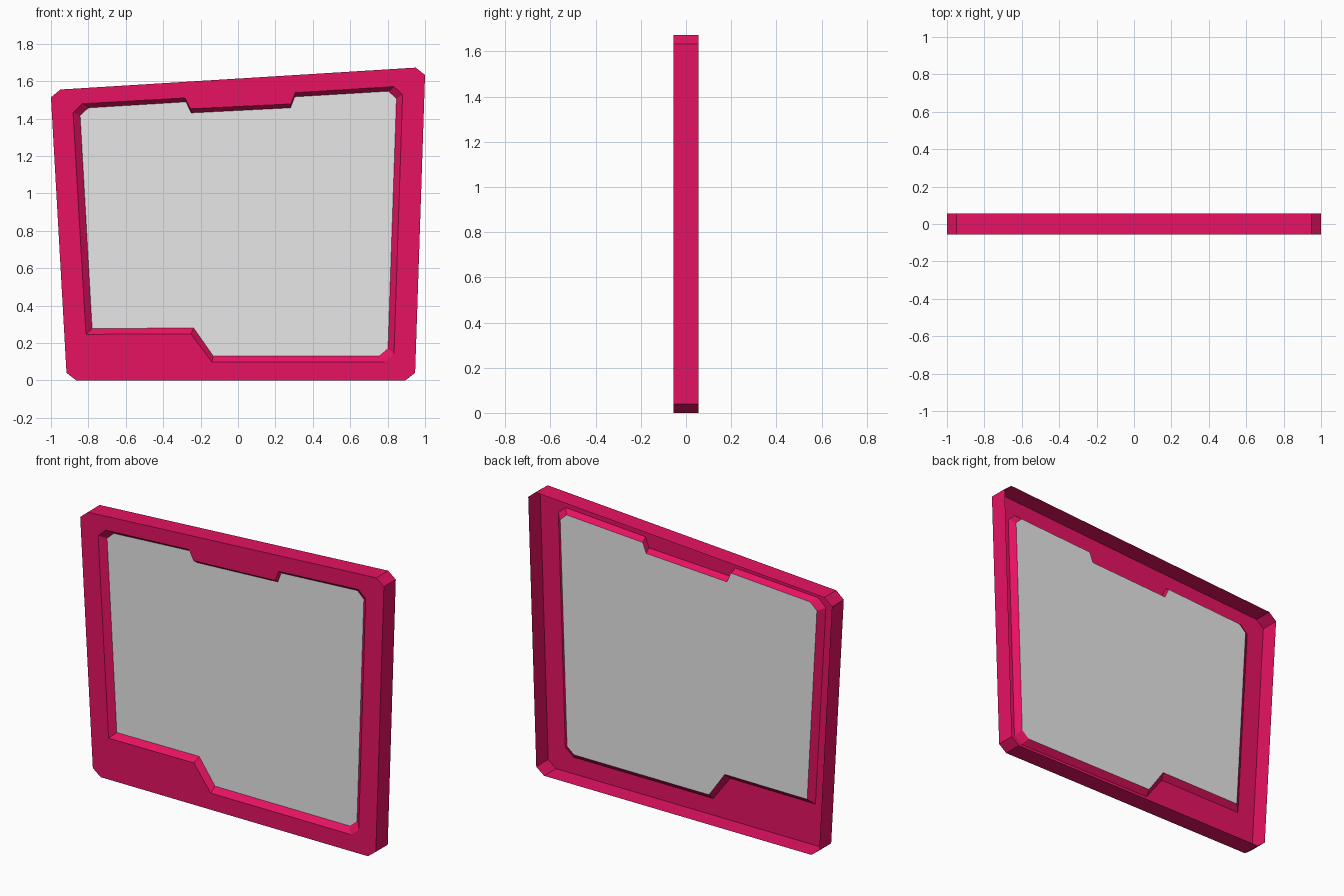
import bpy
import bmesh

cube = bpy.data.objects.get("Cube")
if cube:
    bpy.data.objects.remove(cube)

FRONT, PANE, BACK = -0.056, -0.026, 0.056

# Outlines as (x, z), starting at the lower left
OUTER = [(-0.917, 0.04), (-0.865, 0), (0.895, 0), (0.947, 0.04),
         (1, 1.633), (0.95, 1.672), (-0.95, 1.555), (-1, 1.513)]
INNER = [(-0.813, 0.246), (-0.252, 0.249), (-0.14, 0.099), (0.785, 0.099),
         (0.834, 0.14), (0.88, 1.528), (0.833, 1.571), (0.306, 1.538),
         (0.283, 1.478), (-0.254, 1.452), (-0.284, 1.51), (-0.834, 1.479),
         (-0.882, 1.432)]
GLASS = [(-0.78, 0.277), (-0.237, 0.28), (-0.133, 0.131), (0.753, 0.131),
         (0.802, 0.172), (0.847, 1.506), (0.805, 1.546), (0.303, 1.516),
         (0.281, 1.457), (-0.251, 1.43), (-0.278, 1.489), (-0.8, 1.457),
         (-0.844, 1.417)]


def material(name, color):
    mat = bpy.data.materials.new(name)
    mat.use_nodes = True
    mat.diffuse_color = color
    mat.node_tree.nodes["Principled BSDF"].inputs["Base Color"].default_value = color
    return mat


def loop(bm, outline, y):
    return [bm.verts.new((x, y, z)) for x, z in outline]


def bridge(bm, a, b):
    for i in range(len(a)):
        j = (i + 1) % len(a)
        bm.faces.new((a[i], a[j], b[j], b[i]))


def finish(bm, name, mat):
    # Turn the front outward
    bmesh.ops.recalc_face_normals(bm, faces=bm.faces)
    bm.normal_update()
    front = min(bm.faces, key=lambda f: f.calc_center_median().y)
    if front.normal.y > 0:
        bmesh.ops.reverse_faces(bm, faces=bm.faces)
    mesh = bpy.data.meshes.new(name)
    bm.to_mesh(mesh)
    bm.free()
    mesh.materials.append(mat)
    obj = bpy.data.objects.new(name, mesh)
    bpy.context.collection.objects.link(obj)


pink = material("crimson pink", (0.8, 0.006, 0.123, 1))
gray = material("light gray", (0.8, 0.8, 0.8, 1))

# Frame: a thin shell, open at the back
bm = bmesh.new()
outer = loop(bm, OUTER, FRONT)
inner = loop(bm, INNER, FRONT)
rim = []
for ring in (outer, inner):
    rim += [bm.edges.new((v, ring[i - 1])) for i, v in enumerate(ring)]
bmesh.ops.triangle_fill(bm, edges=rim, use_beauty=True, normal=(0, -1, 0))
bridge(bm, outer, loop(bm, OUTER, BACK))
bridge(bm, inner, loop(bm, GLASS, PANE))
finish(bm, "frame", pink)

# Flat pane set into the opening
bm = bmesh.new()
bm.faces.new(loop(bm, GLASS, PANE))
finish(bm, "pane", gray)
